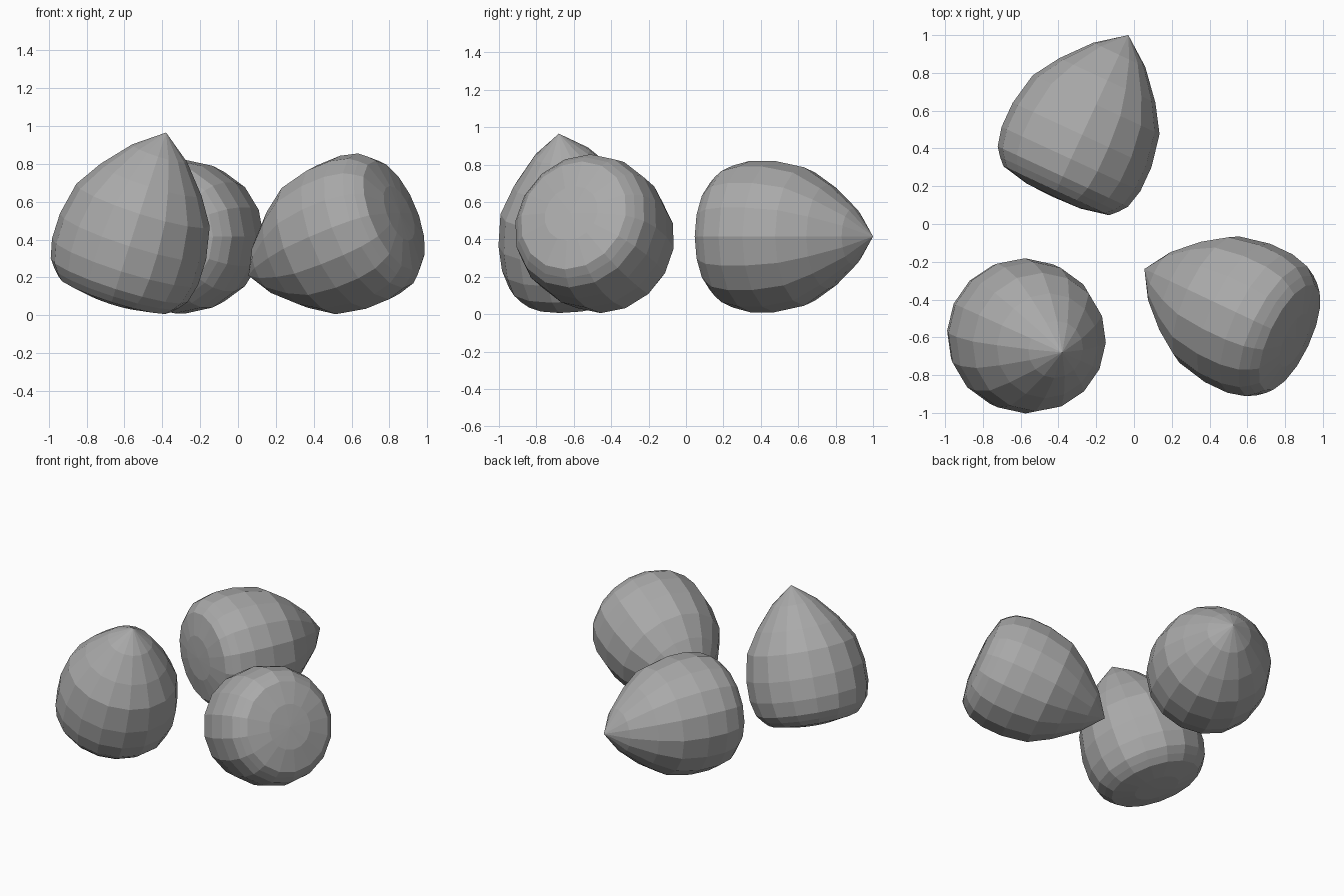
import bpy
import bmesh
from math import tau
from mathutils import Vector

cube = bpy.data.objects.get("Cube")
if cube:
    bpy.data.objects.remove(cube, do_unlink=True)

# One plain grey for every nut
GREY = (0.4, 0.4, 0.4, 1.0)
mat = bpy.data.materials.new("nut grey")
mat.use_nodes = True
mat.diffuse_color = GREY
mat.node_tree.nodes["Principled BSDF"].inputs["Base Color"].default_value = GREY

# Half profile of a nut: (distance below the tip, radius)
PROFILE = [(0, 0), (0.115, 0.152), (0.264, 0.28), (0.406, 0.37),
           (0.582, 0.405), (0.723, 0.405), (0.825, 0.38), (0.871, 0.345),
           (0.908, 0.308), (0.94, 0.155), (0.945, 0)]
SIDES = 16


def nut_mesh():
    """Turn the profile around its axis, with the tip at the origin."""
    bm = bmesh.new()
    verts = [bm.verts.new((r, 0, -s)) for s, r in PROFILE]
    edges = [bm.edges.new(pair) for pair in zip(verts, verts[1:])]
    bmesh.ops.spin(bm, geom=verts + edges, cent=(0, 0, 0), axis=(0, 0, 1),
                   angle=tau, steps=SIDES)
    bmesh.ops.remove_doubles(bm, verts=bm.verts, dist=0.0005)
    bmesh.ops.recalc_face_normals(bm, faces=bm.faces)
    mesh = bpy.data.meshes.new("nut")
    bm.to_mesh(mesh)
    bm.free()
    mesh.materials.append(mat)
    return mesh


# Each nut: name, tip position, direction its tip points
NUTS = [
    ("nut_leaning", (-0.38, -0.68, 0.965), (0.30, -0.135, 0.945)),
    ("nut_lying_back", (-0.03, 1.0, 0.415), (0.42, 0.907, 0)),
    ("nut_lying_left", (0.055, -0.238, 0.21), (-0.847, 0.40, -0.35)),
]

shared = nut_mesh()
for name, tip, direction in NUTS:
    nut = bpy.data.objects.new(name, shared)
    nut.location = tip
    nut.rotation_euler = Vector(direction).to_track_quat('Z', 'Y').to_euler()
    bpy.context.collection.objects.link(nut)
